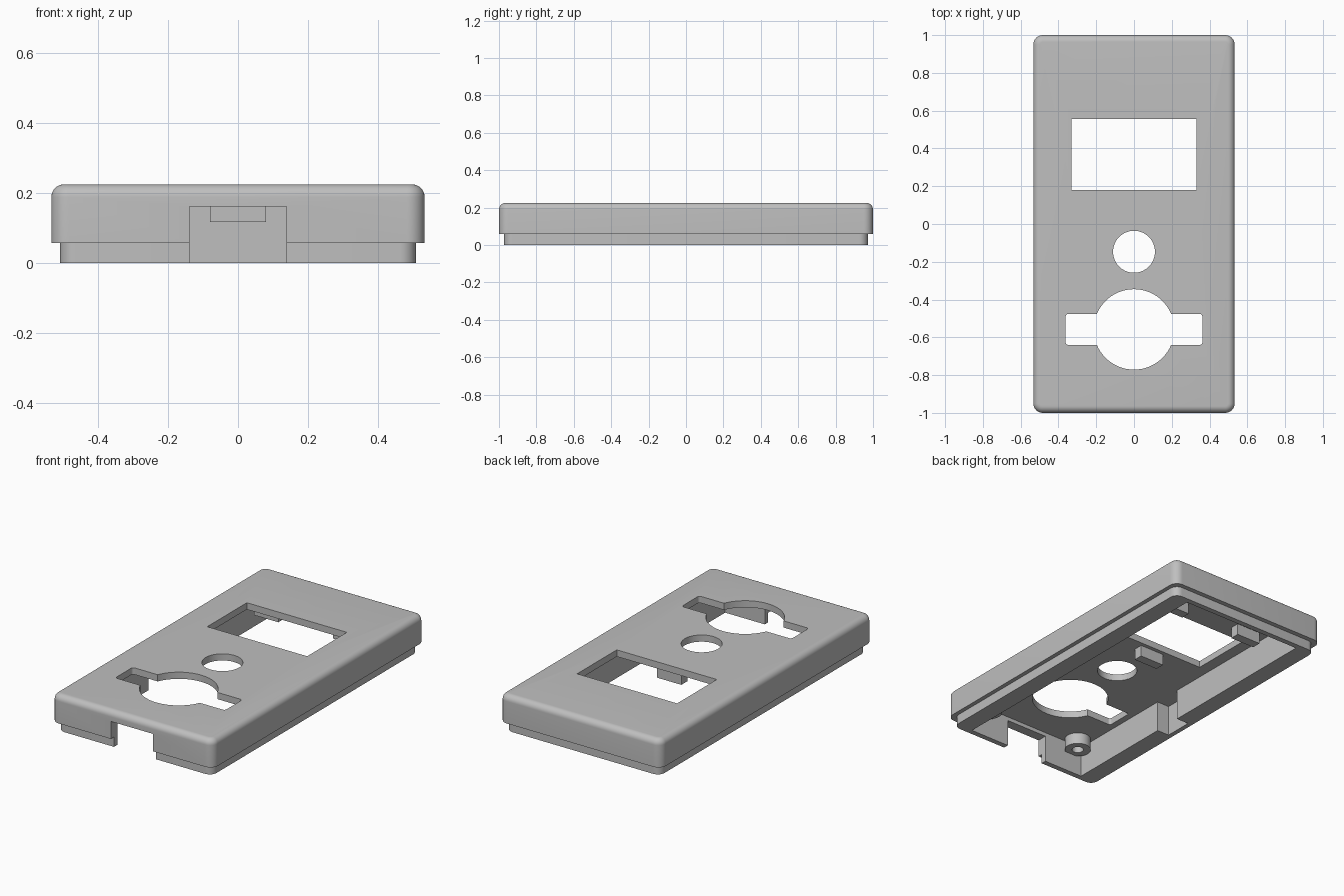
import bpy, bmesh, math

cube = bpy.data.objects.get("Cube")
if cube:
    bpy.data.objects.remove(cube, do_unlink=True)

grey = bpy.data.materials.new("light_grey_plastic")
grey.use_nodes = True
COLOUR = (0.52, 0.52, 0.52, 1)
grey.diffuse_color = COLOUR
grey.node_tree.nodes["Principled BSDF"].inputs["Base Color"].default_value = COLOUR


def rounded_rect(hx, hy, r, steps=8):
    """Corner-rounded rectangle outline, counter-clockwise."""
    pts = []
    for k, (sx, sy) in enumerate([(1, 1), (-1, 1), (-1, -1), (1, -1)]):
        for i in range(steps + 1):
            a = math.pi / 2 * (k + i / steps)
            pts.append((sx * (hx - r) + r * math.cos(a), sy * (hy - r) + r * math.sin(a)))
    return pts


def circle(r, n=64):
    return [(r * math.cos(2 * math.pi * i / n), r * math.sin(2 * math.pi * i / n)) for i in range(n)]


def rectangle(hx, hy):
    return [(hx, hy), (-hx, hy), (-hx, -hy), (hx, -hy)]


def loft(name, sections, centre=(0, 0)):
    """Closed solid through (outline, z) sections of equal point count."""
    bm = bmesh.new()
    rings = [[bm.verts.new((x + centre[0], y + centre[1], z)) for x, y in pts] for pts, z in sections]
    n = len(rings[0])
    for low, high in zip(rings, rings[1:]):
        for i in range(n):
            j = (i + 1) % n
            bm.faces.new((low[i], low[j], high[j], high[i]))
    bm.faces.new(rings[0][::-1])
    bm.faces.new(rings[-1])
    mesh = bpy.data.meshes.new(name)
    bm.to_mesh(mesh)
    bm.free()
    mesh.materials.append(grey)
    obj = bpy.data.objects.new(name, mesh)
    bpy.context.collection.objects.link(obj)
    return obj


def prism(name, outline, z0, z1, centre=(0, 0)):
    return loft(name, [(outline, z0), (outline, z1)], centre)


def activate(obj):
    bpy.ops.object.select_all(action='DESELECT')
    obj.select_set(True)
    bpy.context.view_layer.objects.active = obj


def cut(target, cutter):
    activate(target)
    mod = target.modifiers.new("cut", 'BOOLEAN')
    mod.operation = 'DIFFERENCE'
    mod.solver = 'EXACT'
    mod.object = cutter
    bpy.ops.object.modifier_apply(modifier=mod.name)
    bpy.data.objects.remove(cutter, do_unlink=True)


HX, HY, TOP, CEILING, LIP = 0.533, 1.0, 0.225, 0.185, 0.058
CORNER, ROUND = 0.05, 0.036

# Cover: recessed lip, side walls and rounded top edge in one profile
lip = rounded_rect(0.508, 0.972, 0.045)
body = rounded_rect(HX, HY, CORNER)
sections = [(lip, 0), (lip, LIP), (body, LIP)]
for i in range(9):
    a = math.pi / 2 * i / 8
    d = ROUND * (1 - math.cos(a))
    sections.append((rounded_rect(HX - d, HY - d, CORNER - d), TOP - ROUND + ROUND * math.sin(a)))
cover = loft("cover_shell", sections)

# Hollow inside with a pocket in one side wall
cut(cover, prism("cavity_cutter", rectangle(0.40, 0.94), -0.1, CEILING))
cut(cover, prism("pocket_cutter", rectangle(0.05, 0.085), -0.1, CEILING, (-0.43, -0.185)))

# Cable notch in the front wall
cut(cover, prism("notch_cutter", rectangle(0.138, 0.1), -0.1, 0.162, (0, -1.0)))

# Openings in the top plate: window, button hole, dial hole with side slots
cut(cover, prism("window_cutter", rectangle(0.33, 0.187), 0.1, 0.4, (0, 0.368)))
cut(cover, prism("button_cutter", circle(0.111), 0.1, 0.4, (0, -0.147)))
cut(cover, prism("dial_cutter", circle(0.213), 0.1, 0.4, (0, -0.558)))
cut(cover, prism("slot_cutter", rounded_rect(0.362, 0.082, 0.015), 0.1, 0.4, (0, -0.558)))
activate(cover)
bpy.ops.object.shade_smooth_by_angle(angle=math.radians(30))

# Screw bosses with blind holes
for side, sx in (("left", 1), ("right", -1)):
    for end, sy in (("front", -1), ("back", 1)):
        at = (sx * 0.325, sy * 0.88)
        boss = prism(f"screw_boss_{end}_{side}", circle(0.073, 32), 0.117, CEILING + 0.01, at)
        cut(boss, prism("screw_hole_cutter", circle(0.032, 32), 0.05, CEILING, at))
        activate(boss)
        bpy.ops.object.shade_smooth_by_angle(angle=math.radians(30))

# Blocks around the window that hold the display
for name, x, y in (("front", 0, 0.13), ("back_left", 0.26, 0.665), ("back_right", -0.26, 0.665)):
    prism(f"display_block_{name}", rectangle(0.08, 0.028), 0.117, CEILING + 0.01, (x, y))
